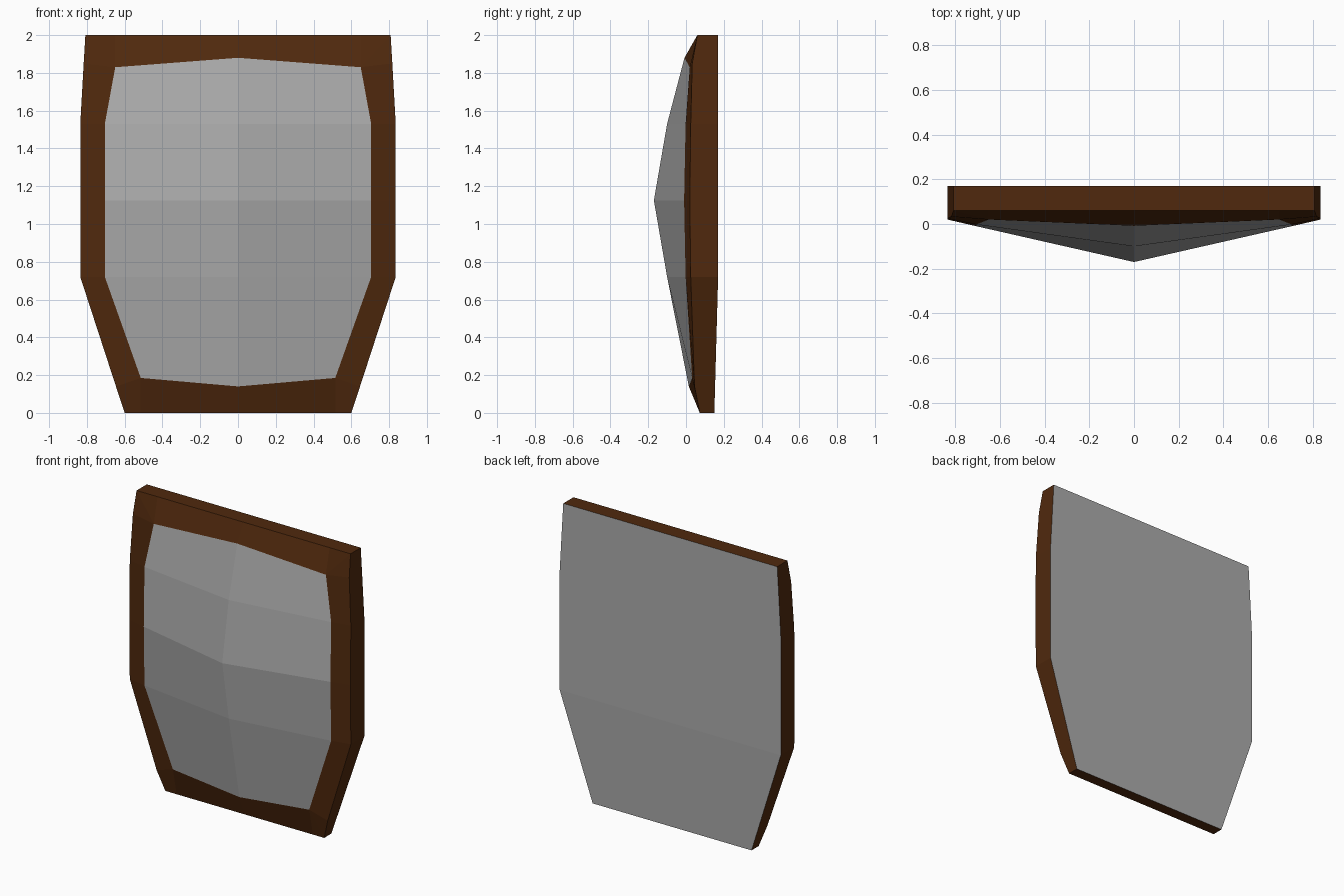
import bpy
import bmesh

if "Cube" in bpy.data.objects:
    bpy.data.objects.remove(bpy.data.objects["Cube"])

GREY = (.41, .41, .41, 1)
BROWN = (.08, .022, .004, 1)

# Right-half profiles (x, y, z), from top to bottom
ridge = [(0, -.008, 1.88), (0, -.10, 1.53), (0, -.17, 1.125), (0, -.10, .72), (0, .015, .14)]
inner = [(.65, .02, 1.83), (.705, -.002, 1.53), (.705, -.01, 1.125),
         (.705, -.002, .72), (.515, .033, .185)]
outer = [(0, .06, 2), (.65, .06, 2), (.808, .06, 2), (.817, .033, 1.85),
         (.835, .025, 1.53), (.835, .02, 1.125), (.835, .025, .72),
         (.646, .045, .14), (.6, .073, 0), (.515, .073, 0), (0, .073, 0)]


def back_y(z):
    return .17 - .02 * max(0, .72 - z) / .72


back = [(x, back_y(z), z) for x, y, z in outer]


def shell(name, strips, color):
    """Bridge pairs of profiles with flat faces and mirror across x."""
    bm = bmesh.new()
    for a, b in strips:
        for i in range(len(a) - 1):
            quad = [a[i], a[i + 1], b[i + 1], b[i]]
            pts = list(dict.fromkeys(quad))
            bm.faces.new([bm.verts.new(p) for p in pts])
    bmesh.ops.remove_doubles(bm, verts=bm.verts[:], dist=1e-4)
    mesh = bpy.data.meshes.new(name)
    bm.to_mesh(mesh)
    bm.free()
    obj = bpy.data.objects.new(name, mesh)
    bpy.context.collection.objects.link(obj)
    mirror = obj.modifiers.new("mirror", 'MIRROR')
    mirror.use_clip = True
    mat = bpy.data.materials.new(name)
    mat.diffuse_color = color
    mat.use_nodes = True
    mat.node_tree.nodes["Principled BSDF"].inputs["Base Color"].default_value = mat.diffuse_color
    mesh.materials.append(mat)
    return obj


# Domed, faceted front panel
shell("front_panel", [(ridge, inner)], GREY)

# Flat back panel
edge = back[2:9]
shell("back_panel", [(edge, [(0, y, z) for x, y, z in edge])], GREY)

# Wooden rim: sloped front border plus outer side wall
border = [ridge[0], inner[0], inner[0]] + inner + [inner[-1], inner[-1], ridge[-1]]
shell("rim", [(border, outer), (outer, back)], BROWN)
